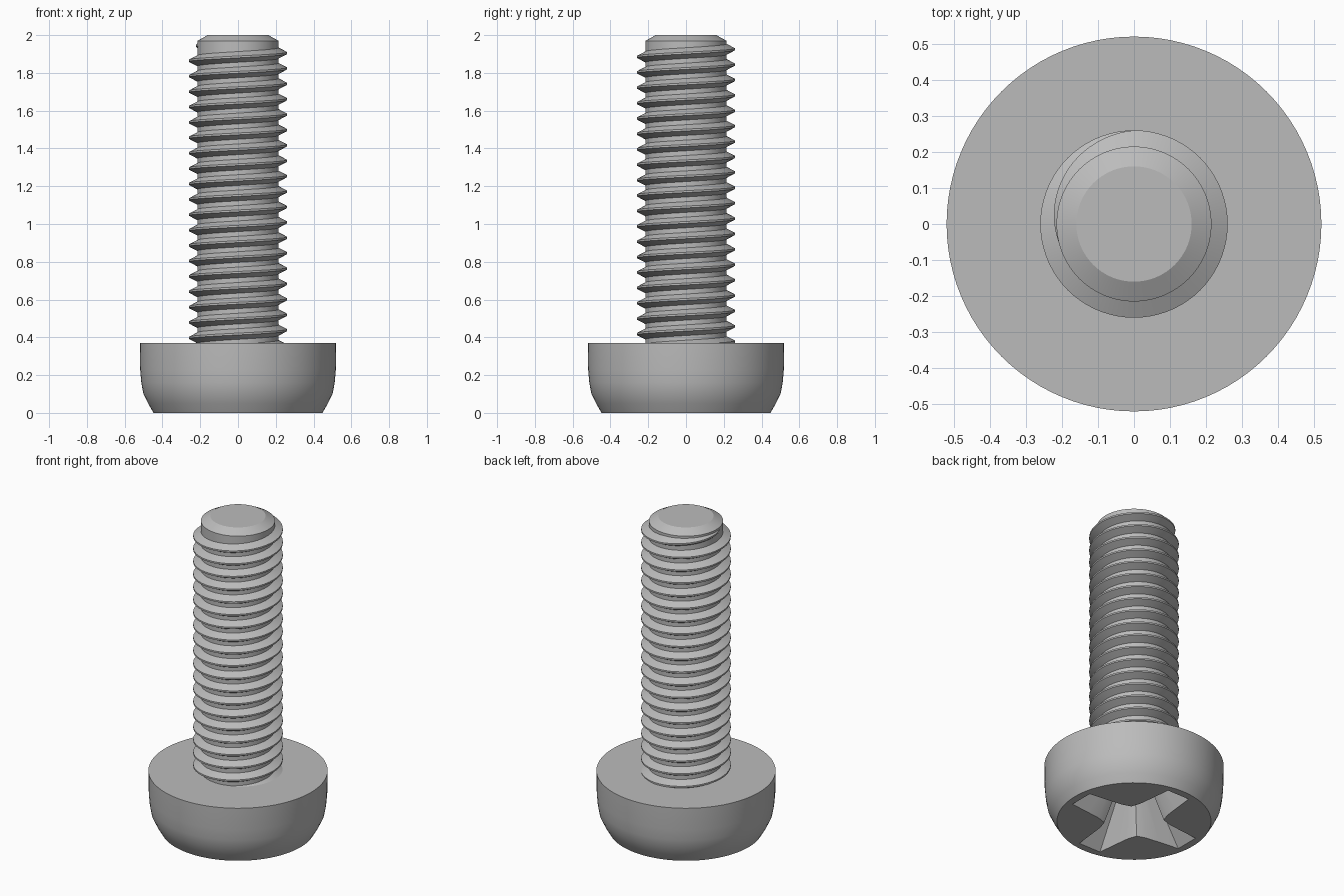
import bpy, bmesh, math

cube = bpy.data.objects.get("Cube")
if cube:
    bpy.data.objects.remove(cube, do_unlink=True)

steel = bpy.data.materials.new("steel grey")
steel.use_nodes = True
GREY = (0.5, 0.5, 0.5, 1)
steel.diffuse_color = GREY
steel.node_tree.nodes["Principled BSDF"].inputs["Base Color"].default_value = GREY


def finish(name, bm):
    """Turn a bmesh into an object with the steel material."""
    bmesh.ops.recalc_face_normals(bm, faces=bm.faces)
    mesh = bpy.data.meshes.new(name)
    bm.to_mesh(mesh)
    bm.free()
    mesh.materials.append(steel)
    obj = bpy.data.objects.new(name, mesh)
    bpy.context.collection.objects.link(obj)
    return obj


def activate(obj):
    bpy.ops.object.select_all(action='DESELECT')
    obj.select_set(True)
    bpy.context.view_layer.objects.active = obj


def smooth(obj):
    activate(obj)
    bpy.ops.object.shade_smooth_by_angle(angle=math.radians(28))


def loft(name, rings):
    """Skin closed rings of points and cap both ends."""
    bm = bmesh.new()
    loops = [[bm.verts.new(p) for p in ring] for ring in rings]
    n = len(loops[0])
    for a, b in zip(loops, loops[1:]):
        for i in range(n):
            j = (i + 1) % n
            bm.faces.new((a[i], a[j], b[j], b[i]))
    bm.faces.new(loops[0])
    bm.faces.new(loops[-1])
    return finish(name, bm)


def lathe(name, profile, sides=96):
    turns = [i * math.tau / sides for i in range(sides)]
    return loft(name, [[(r * math.cos(t), r * math.sin(t), z) for t in turns]
                       for r, z in profile])


# Pan head
head = lathe("head", [(0.447, 0), (0.476, 0.05), (0.502, 0.105),
                      (0.512, 0.16), (0.518, 0.23), (0.52, 0.37)])

# Tapered cross recess in the underside
quarter = [(0.4, -0.078), (0.4, 0.078), (0.27, 0.092), (0.18, 0.103),
           (0.122, 0.122), (0.103, 0.18), (0.092, 0.27)]


def cross(scale, z):
    ring = []
    for k in range(4):
        c, s = round(math.cos(k * math.pi / 2)), round(math.sin(k * math.pi / 2))
        ring += [(scale * (x * c - y * s), scale * (x * s + y * c), z) for x, y in quarter]
    return ring


cutter = loft("recess_cutter", [cross(1.03, -0.015), cross(0.45, 0.28)])
cutter.hide_render = True
cut = head.modifiers.new("recess", 'BOOLEAN')
cut.operation = 'DIFFERENCE'
cut.solver = 'EXACT'
cut.object = cutter
activate(head)
bpy.ops.object.modifier_apply(modifier=cut.name)
bpy.data.objects.remove(cutter, do_unlink=True)
smooth(head)

# Shaft core with chamfered tip
smooth(lathe("shaft", [(0.215, 0.33), (0.215, 1.97), (0.16, 2.0)]))

# Right-handed helical thread that fades out near the tip
PITCH, STEPS = 0.0815, 72
ROOT, CREST = 0.208, 0.26
rings = []
for i in range(-19 * STEPS - 12, STEPS * 7 // 12 + 1):
    turn = i / STEPS
    a = turn * math.tau
    z = 1.905 + PITCH * turn
    fade = max(0.02, min(1, (7 / 12 - turn) * 3))
    crest = ROOT + (CREST - ROOT) * fade
    base = 0.014 + 0.018 * fade
    rings.append([(r * math.cos(a), r * math.sin(a), z + h) for r, h in
                  ((ROOT, -base), (crest, -0.005), (crest, 0.005), (ROOT, base))])
smooth(loft("thread", rings))
